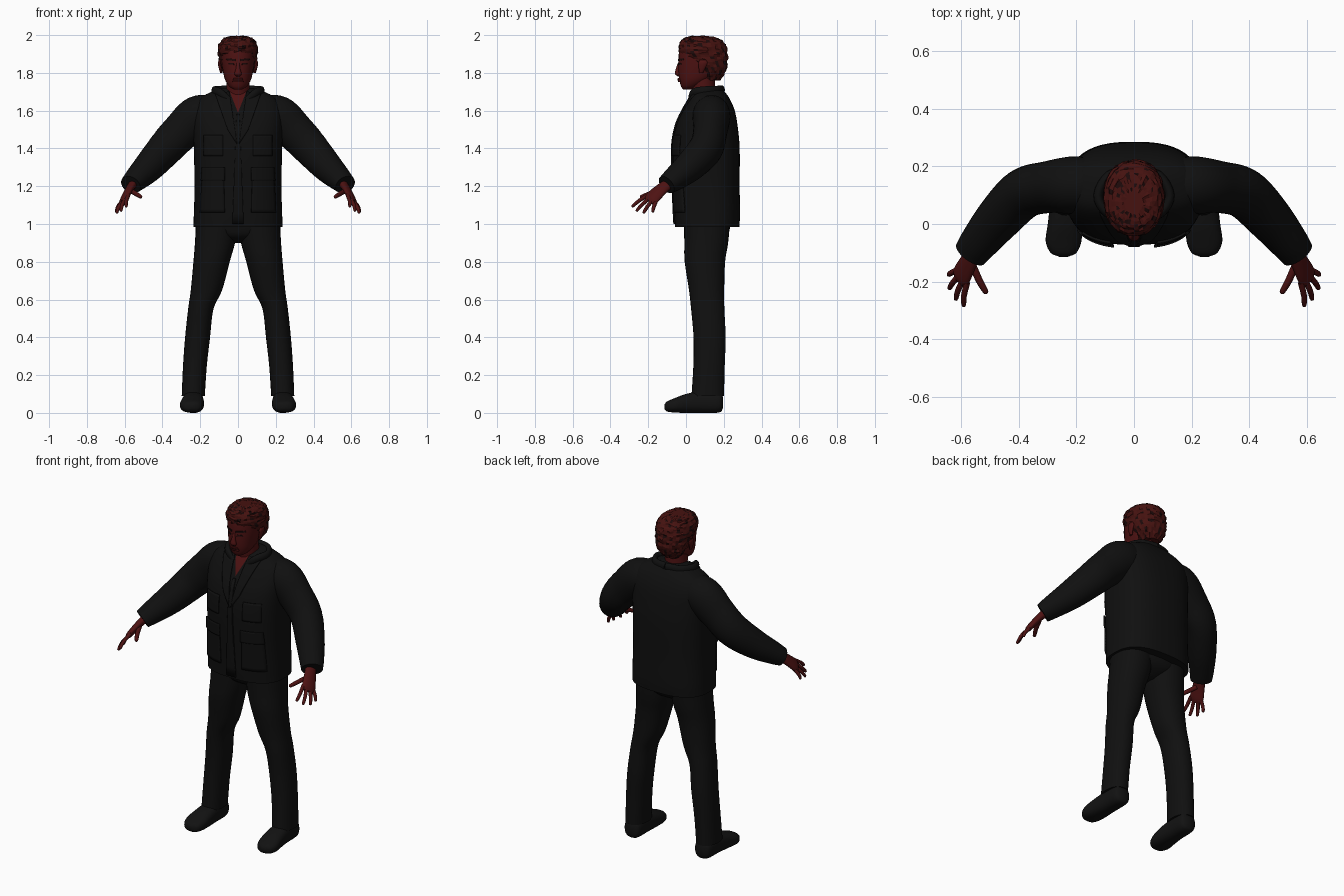
import bpy
import bmesh
import math
import random
from mathutils import Vector
from mathutils.bvhtree import BVHTree

random.seed(4)
cube = bpy.data.objects.get("Cube")
if cube:
    bpy.data.objects.remove(cube, do_unlink=True)


def material(name, rgb):
    mat = bpy.data.materials.new(name)
    mat.use_nodes = True
    colour = (*rgb, 1)
    mat.diffuse_color = colour
    node = mat.node_tree.nodes["Principled BSDF"]
    node.inputs["Base Color"].default_value = colour
    node.inputs["Roughness"].default_value = 0.8
    return mat


skin = material("dark_red_skin", (0.075, 0.006, 0.006))
hair_red = material("hair_red", (0.06, 0.006, 0.005))
hair_dark = material("hair_dark", (0.012, 0.003, 0.003))
cloth = material("black_cloth", (0.005, 0.005, 0.005))
leather = material("black_leather", (0.006, 0.006, 0.006))

X, Y, Z = Vector((1, 0, 0)), Vector((0, 1, 0)), Vector((0, 0, 1))


def finish(name, bm, mats, mirror=False, smooth=True):
    bmesh.ops.recalc_face_normals(bm, faces=bm.faces)
    mesh = bpy.data.meshes.new(name)
    bm.to_mesh(mesh)
    bm.free()
    for mat in mats:
        mesh.materials.append(mat)
    if smooth:
        mesh.shade_smooth()
        mesh.set_sharp_from_angle(angle=math.radians(50))
    obj = bpy.data.objects.new(name, mesh)
    bpy.context.collection.objects.link(obj)
    if mirror:
        obj.modifiers.new("Mirror", "MIRROR").use_mirror_merge = False
    return obj


def smooth_keys(keys, steps):
    """Catmull-Rom interpolation through rows of x, y, z, radius, radius."""
    k = [Vector(row) for row in keys]
    k = [k[0] * 2 - k[1]] + k + [k[-1] * 2 - k[-2]]
    rows = []
    for a, b, c, d in zip(k, k[1:], k[2:], k[3:]):
        for s in range(steps):
            t = s / steps
            rows.append(0.5 * (2 * b + (c - a) * t + (2 * a - 5 * b + 4 * c - d) * t ** 2
                               + (3 * b - a - 3 * c + d) * t ** 3))
    return rows + [k[-2]]


def loft_mesh(keys, frame=None, power=2, sides=28, steps=4):
    """Skin rounded sections; without a frame they follow the path."""
    rows = smooth_keys(keys, steps)
    bm = bmesh.new()
    rings = []
    for i, row in enumerate(rows):
        centre = Vector(row[:3])
        if frame:
            u, v = frame
        else:
            ahead = Vector(rows[min(i + 1, len(rows) - 1)][:3])
            tangent = (ahead - Vector(rows[max(i - 1, 0)][:3])).normalized()
            u = tangent.cross(Z).normalized()
            v = tangent.cross(u)
        ring = []
        for s in range(sides):
            angle = math.tau * s / sides
            c, n = math.cos(angle), math.sin(angle)
            cu = math.copysign(abs(c) ** (2 / power), c)
            cv = math.copysign(abs(n) ** (2 / power), n)
            ring.append(bm.verts.new(centre + u * row[3] * cu + v * row[4] * cv))
        rings.append(ring)
    for low, high in zip(rings, rings[1:]):
        for s in range(sides):
            e = (s + 1) % sides
            bm.faces.new((low[s], low[e], high[e], high[s]))
    bm.faces.new(rings[0])
    bm.faces.new(rings[-1])
    return bm


def loft(name, keys, mat, mirror=False, **options):
    return finish(name, loft_mesh(keys, **options), [mat], mirror)


def panel(name, corners, target, mat, lift=0.004, thick=0.008, mirror=True, cells=10):
    """Four x, z corners laid over the front of a target part."""
    mesh = target.data
    tree = BVHTree.FromPolygons([v.co for v in mesh.vertices],
                                [p.vertices[:] for p in mesh.polygons])
    a, b, c, d = [Vector(p) for p in corners]
    bm = bmesh.new()
    grid = []
    for i in range(cells + 1):
        left, right = a.lerp(d, i / cells), b.lerp(c, i / cells)
        for j in range(cells + 1):
            p = left.lerp(right, j / cells)
            hit = tree.ray_cast(Vector((p.x, -1, p.y)), Y)[0]
            if hit is None:
                hit = tree.find_nearest(Vector((p.x, 0, p.y)))[0]
            grid.append(bm.verts.new((p.x, hit.y - lift, p.y)))
    w = cells + 1
    for i in range(cells):
        for j in range(cells):
            k = i * w + j
            bm.faces.new((grid[k], grid[k + 1], grid[k + w + 1], grid[k + w]))
    obj = finish(name, bm, [mat], mirror)
    solid = obj.modifiers.new("Thickness", "SOLIDIFY")
    solid.thickness, solid.offset = thick, 0
    return obj


# Jacket body, with the open neck cut as a V of skin
bm = loft_mesh([(0, .112, .985, .236, .17), (0, .112, 1.05, .234, .174), (0, .108, 1.2, .23, .176),
                (0, .106, 1.4, .234, .178), (0, .11, 1.52, .24, .163), (0, .12, 1.6, .238, .138),
                (0, .125, 1.66, .21, .108), (0, .125, 1.7, .14, .08), (0, .13, 1.72, .08, .055)],
               frame=(X, Y), power=2.6, sides=48, steps=5)
for side in (1, -1):
    bmesh.ops.bisect_plane(bm, geom=bm.verts[:] + bm.edges[:] + bm.faces[:],
                           plane_co=(0, 0, 1.59), plane_no=(side, 0, -.4))
for face in bm.faces:
    mid = face.calc_center_median()
    face.material_index = int(mid.y < .1 and abs(mid.x) < (mid.z - 1.59) * .4)
jacket = finish("jacket_body", bm, [cloth, skin])

# Jacket details
panel("jacket_lapels", [(.004, 1.42), (.055, 1.5), (.12, 1.685), (.046, 1.7)], jacket, cloth)
panel("jacket_placket", [(-.03, 1), (.03, 1), (.008, 1.58), (-.008, 1.58)], jacket, cloth, mirror=False)
panel("chest_pockets", [(.08, 1.36), (.18, 1.36), (.18, 1.47), (.08, 1.47)], jacket, cloth)
panel("lower_pockets", [(.07, 1.06), (.2, 1.06), (.19, 1.25), (.075, 1.25)], jacket, cloth)
panel("pocket_flaps", [(.07, 1.23), (.195, 1.23), (.19, 1.3), (.07, 1.3)], jacket, cloth, lift=.01)
loft("jacket_collar", [(.045, .02, 1.655, .01, .015), (.095, .04, 1.695, .016, .022),
                       (.125, .1, 1.705, .016, .024), (.085, .17, 1.708, .016, .024),
                       (0, .19, 1.71, .016, .024)], cloth, mirror=True, sides=16)
loft("sleeves", [(.12, .135, 1.585, .09, .09), (.21, .135, 1.568, .1, .112),
                 (.3, .128, 1.49, .09, .103), (.385, .105, 1.4, .088, .096),
                 (.47, .02, 1.305, .08, .082), (.54, -.065, 1.236, .067, .063),
                 (.568, -.103, 1.208, .06, .052)], cloth, mirror=True, steps=6)

# Trousers
loft("trouser_legs", [(.237, .115, .09, .061, .086), (.228, .122, .25, .063, .083),
                      (.214, .125, .4, .066, .085), (.197, .115, .55, .067, .088),
                      (.167, .109, .65, .083, .093), (.14, .1, .8, .096, .107),
                      (.122, .107, .9, .106, .116), (.11, .112, 1.02, .112, .122)],
     cloth, mirror=True, frame=(X, Y), power=2.2)
loft("trouser_seat", [(0, .11, .9, .03, .04), (0, .11, .93, .12, .095),
                      (0, .113, .97, .19, .118), (0, .113, 1.05, .215, .125)],
     cloth, frame=(X, Y), power=2.3)

# Shoes
loft("shoes", [(.236, .196, .055, .025, .03), (.236, .175, .057, .05, .055),
               (.237, .08, .058, .054, .058), (.24, 0, .05, .06, .05),
               (.245, -.06, .04, .062, .038), (.245, -.1, .034, .045, .027),
               (.245, -.114, .032, .015, .012)], leather, mirror=True, frame=(X, Z), power=2.5)

# Hands: palm, four fingers and thumb
spread, palm_normal = Vector((.53, .67, -.51)), Vector((.79, -.19, .57))
loft("palms", [(.55, -.085, 1.22, .03, .025), (.577, -.135, 1.18, .037, .02),
               (.6, -.18, 1.137, .043, .017), (.608, -.197, 1.12, .03, .01)],
     skin, mirror=True, frame=(spread, palm_normal), sides=16)


def finger(name, base, tip, radius, bend):
    mid = base.lerp(tip, .55) + palm_normal * bend
    end = mid.lerp(tip, .85)
    loft(name, [(*base, radius, radius), (*mid, radius * .95, radius * .95),
                (*end, radius * .75, radius * .75), (*tip, radius * .2, radius * .2)],
         skin, mirror=True, sides=10, steps=3)


tips = {"index": (.592, -.287, 1.09), "middle": (.62, -.264, 1.067),
        "ring": (.643, -.226, 1.057), "little": (.645, -.177, 1.062)}
for i, (label, tip) in enumerate(tips.items()):
    base = Vector((.598, -.182, 1.135)) + spread * (i - 1.5) * .022
    finger(label + "_fingers", base, Vector(tip), .0105, .006)
finger("thumbs", Vector((.565, -.135, 1.175)), Vector((.512, -.242, 1.142)), .013, .004)

# Neck and head
loft("neck", [(0, .1, 1.6, .075, .065), (0, .095, 1.68, .064, .062),
              (0, .09, 1.73, .062, .064), (0, .085, 1.8, .062, .066)], skin, frame=(X, Y))
head = loft("head", [(0, .005, 1.712, .022, .02), (0, .02, 1.728, .046, .046),
                     (0, .045, 1.76, .067, .08), (0, .065, 1.8, .078, .105),
                     (0, .08, 1.86, .088, .12), (0, .085, 1.92, .09, .121),
                     (0, .085, 1.96, .08, .105), (0, .08, 1.985, .05, .07)],
            skin, frame=(X, Y), power=2.2)
loft("nose", [(0, -.034, 1.855, .008, .008), (0, -.042, 1.825, .011, .011),
              (0, -.045, 1.795, .019, .014), (0, -.038, 1.782, .01, .007)],
     skin, frame=(X, Y), sides=14)
loft("ears", [(.088, .08, 1.8, .006, .01), (.094, .085, 1.825, .008, .018),
              (.097, .09, 1.855, .009, .024), (.092, .09, 1.875, .005, .012)],
     skin, mirror=True, frame=(X, Y), sides=14)

# Face details
panel("eyebrows", [(.014, 1.862), (.062, 1.868), (.06, 1.877), (.014, 1.873)], head, hair_dark, .002, .004)
panel("eyes", [(.02, 1.843), (.05, 1.844), (.046, 1.852), (.024, 1.852)], head, hair_dark, .002, .004)
panel("lips", [(-.03, 1.752), (.03, 1.752), (.022, 1.772), (-.022, 1.772)], head, skin, .004, .009, False)
panel("mouth_line", [(-.027, 1.761), (.027, 1.761), (.027, 1.764), (-.027, 1.764)],
      head, hair_dark, .009, .002, False)

# Choppy hair, with random dark locks
bm = loft_mesh([(0, .13, 1.765, .05, .05), (0, .135, 1.815, .083, .075),
                (0, .108, 1.875, .1, .112), (0, .09, 1.92, .103, .127),
                (0, .085, 1.96, .097, .118), (0, .08, 1.985, .072, .09),
                (0, .075, 1.997, .03, .04)], frame=(X, Y), power=2.2, sides=36)
for vert in bm.verts:
    out = Vector((vert.co.x, vert.co.y - .09, 0)).normalized()
    vert.co += out * random.uniform(-.004, .006) + Z * random.uniform(-.006, .002)
for face in bm.faces:
    face.material_index = int(random.random() < .17)
finish("hair", bm, [hair_red, hair_dark], smooth=False)
